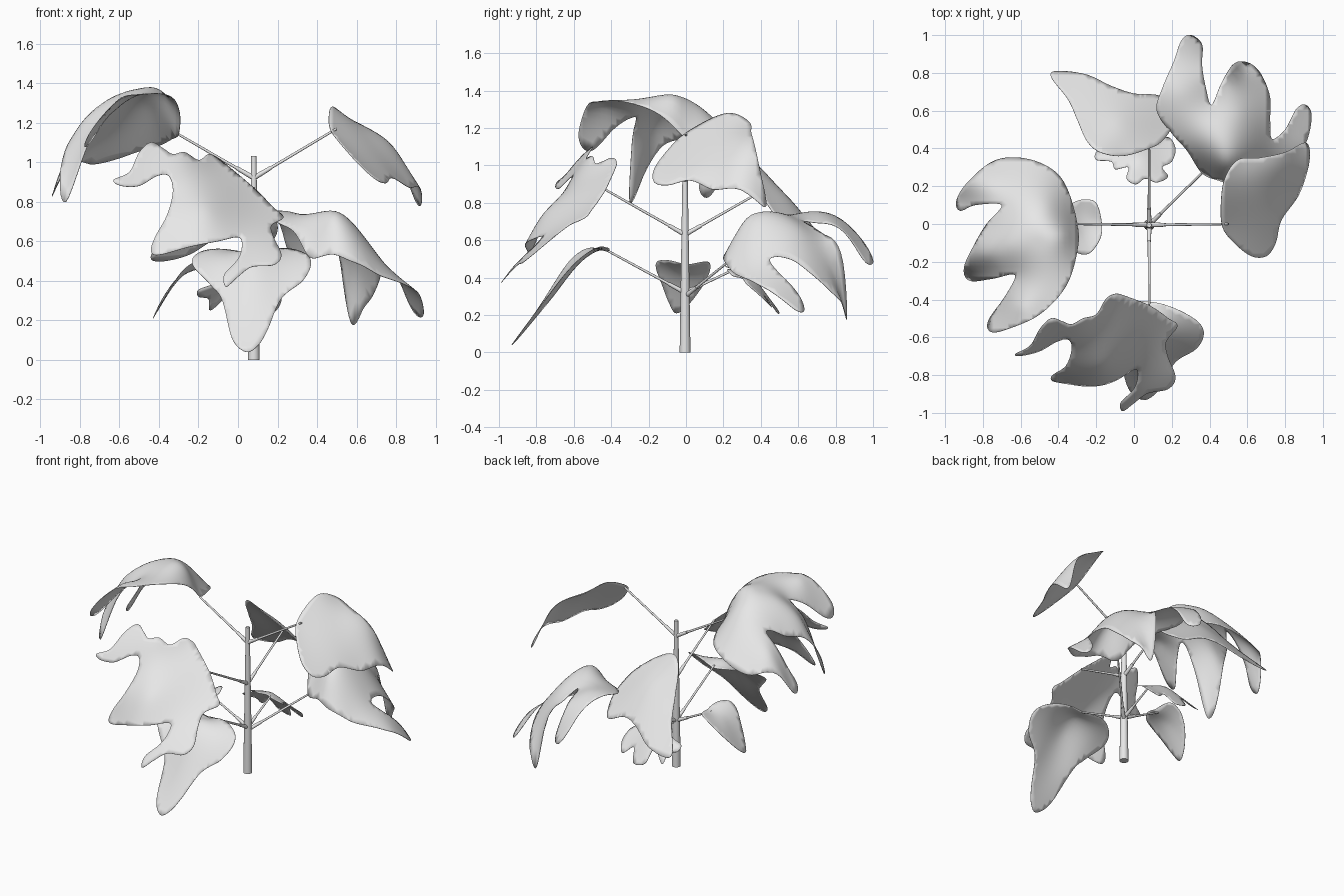
import bpy
import bmesh
import math
from mathutils import Vector
from mathutils.geometry import delaunay_2d_cdt

if "Cube" in bpy.data.objects:
    bpy.data.objects.remove(bpy.data.objects["Cube"])

SCALE = 0.01  # outlines are written in hundredths
STEM = Vector((0.08, -0.005, 0))

grey = bpy.data.materials.new("plain_grey")
grey.use_nodes = True
grey.diffuse_color = (0.8, 0.8, 0.8, 1)
grey.node_tree.nodes["Principled BSDF"].inputs["Base Color"].default_value = grey.diffuse_color


def finish(name, bm):
    """Turn a bmesh into a smooth shaded grey object."""
    mesh = bpy.data.meshes.new(name)
    bm.to_mesh(mesh)
    bm.free()
    mesh.materials.append(grey)
    obj = bpy.data.objects.new(name, mesh)
    bpy.context.collection.objects.link(obj)
    bpy.ops.object.select_all(action="DESELECT")
    obj.select_set(True)
    bpy.context.view_layer.objects.active = obj
    bpy.ops.object.shade_smooth_by_angle(angle=math.radians(50))
    return obj


def add_rod(bm, start, end, r_start, r_end, sides=16):
    """Add a tapered round rod between two points."""
    axis = end - start
    turn = axis.to_track_quat("Z", "Y").to_matrix().to_4x4()
    turn.translation = (start + end) / 2
    bmesh.ops.create_cone(bm, cap_ends=True, segments=sides, radius1=r_start,
                          radius2=r_end, depth=axis.length, matrix=turn)


def solve(rows):
    """Gauss-Jordan elimination on an augmented matrix."""
    n = len(rows)
    for i in range(n):
        best = max(range(i, n), key=lambda r: abs(rows[r][i]))
        rows[i], rows[best] = rows[best], rows[i]
        rows[i] = [value / rows[i][i] for value in rows[i]]
        for j in range(n):
            if j != i and rows[j][i]:
                factor = rows[j][i]
                rows[j] = [a - factor * b for a, b in zip(rows[j], rows[i])]
    return [row[n] for row in rows]


def bend(dist):
    return dist * dist * math.log(dist) if dist > 0 else 0.0


def bent_sheet(controls):
    """Return the smooth height function passing through the control points."""
    spots = [Vector(c[:2]) for c in controls]
    rows = [[bend((p - q).length) for q in spots] + [1, p.x, p.y, c[2]]
            for p, c in zip(spots, controls)]
    for basis in ([1] * len(spots), [p.x for p in spots], [p.y for p in spots]):
        rows.append(list(basis) + [0, 0, 0, 0])
    *weights, base, du, dv = solve(rows)
    return lambda p: base + du * p.x + dv * p.y + sum(
        w * bend((p - q).length) for w, q in zip(weights, spots))


def smooth_loop(points, steps=6):
    """Closed Catmull-Rom curve through the points."""
    loop, n = [], len(points)
    for i in range(n):
        a, b, c, d = (points[(i + k) % n] for k in (-1, 0, 1, 2))
        for s in range(steps):
            t = s / steps
            loop.append(b + (c - a) * t / 2 + (a - b * 2.5 + c * 2 - d / 2) * t * t
                        + ((b - c) * 1.5 + (d - a) / 2) * t ** 3)
    return loop


def inside(p, loop):
    hit = False
    for a, b in zip(loop, loop[1:] + loop[:1]):
        if (a.y > p.y) != (b.y > p.y) and p.x < a.x + (b.x - a.x) * (p.y - a.y) / (b.y - a.y):
            hit = not hit
    return hit


def make_leaf(name, outline, ridge, upright=False, spacing=0.025):
    """Outline points with a third value, and all ridge points, fix the bending."""
    controls = [Vector(c) * SCALE for c in outline + ridge if len(c) == 3]
    height = bent_sheet(controls)
    loop = smooth_loop([Vector(c[:2]) * SCALE for c in outline])
    low = [min(p[k] for p in loop) for k in (0, 1)]
    count = [int((max(p[k] for p in loop) - low[k]) / spacing) + 1 for k in (0, 1)]
    grid = [Vector((low[0] + i * spacing, low[1] + j * spacing))
            for i in range(count[0]) for j in range(count[1])]
    grid = [p for p in grid if inside(p, loop)
            and min((p - q).length for q in loop) > spacing * 0.4]
    n = len(loop)
    flat, _, faces, *_ = delaunay_2d_cdt(loop + grid, [(i, (i + 1) % n) for i in range(n)],
                                         [], 1, 0.00001)
    bm = bmesh.new()
    for p in flat:
        h = height(p)
        bm.verts.new((p.x, h, p.y) if upright else (p.x, p.y, h))
    bm.verts.ensure_lookup_table()
    for face in faces:
        bm.faces.new([bm.verts[i] for i in face])
    bmesh.ops.recalc_face_normals(bm, faces=bm.faces)
    obj = finish(name, bm)
    solid = obj.modifiers.new("thickness", "SOLIDIFY")
    solid.thickness = 0.003
    solid.offset = 0


# Stem
bm = bmesh.new()
add_rod(bm, STEM, STEM + Vector((0, 0, 1.03)), 0.029, 0.013, 24)
finish("stem", bm)

# Leaf stalks, each with a thicker sleeve where it leaves the stem
STALKS = {
    "upper_right_stalk": (92, (-30, 0, 114)),
    "upper_left_stalk": (92, (50, 0, 117)),
    "middle_front_stalk": (63, (8, -43, 87)),
    "middle_back_stalk": (63, (8, 40, 86)),
    "lower_front_stalk": (32, (8, -43, 55)),
    "lower_back_stalk": (32, (8, 25, 44)),
    "lower_right_stalk": (32, (-20, 0, 46)),
    "lower_left_stalk": (30, (36, 27, 52)),
}
for name, (level, tip) in STALKS.items():
    start = STEM + Vector((0, 0, level * SCALE))
    end = Vector(tip) * SCALE
    bm = bmesh.new()
    add_rod(bm, start, end, 0.008, 0.006)
    add_rod(bm, start, start + (end - start).normalized() * 0.1, 0.013, 0.01)
    finish(name, bm)

# Three-lobed leaves
make_leaf("upper_right_leaf", [
    (-30, 0, 114), (-36, 20), (-45, 30, 107), (-60, 35, 102), (-75, 33, 99), (-89, 21, 97),
    (-94, 12, 83), (-92, 7), (-84, 10), (-70, 10, 120), (-78, 0, 115), (-84, -10),
    (-90, -23, 94), (-87, -30, 80), (-75, -29, 111), (-63, -27, 126), (-68, -38),
    (-77, -51), (-76, -57, 113), (-68, -56), (-50, -48, 134), (-36, -33, 134),
    (-30, -14, 127)],
    [(-50, -10, 137), (-46, 10, 128), (-65, -11, 132), (-79, -17, 119), (-80, 20, 109),
     (-37, -5, 133), (-60, -44, 132)])
make_leaf("lower_left_leaf", [
    (36, 27, 52), (28, 39, 65), (20, 48), (12, 60, 73), (15, 72), (21, 86), (25, 97),
    (30, 100, 48), (36, 95), (36, 84), (38, 72), (41, 63, 70), (46, 74, 63), (52, 84, 48),
    (57, 86, 19), (63, 84, 25), (68, 78, 32), (72, 67, 42), (72, 55), (73, 45, 50),
    (80, 50), (86, 61), (91, 63, 22), (94, 57), (91, 43, 34), (83, 34), (71, 25, 43),
    (57, 20, 50), (45, 23, 53)],
    [(25, 70, 75), (56, 60, 66), (45, 42, 75), (48, 32, 71), (50, 26, 62)])

# Heart-shaped leaves
make_leaf("upper_left_leaf", [
    (47, -2, 116), (46, 10), (48, 24, 128), (55, 34, 123), (66, 35), (80, 38, 105),
    (90, 43, 80), (93, 39, 80), (92, 29, 87), (87, 15, 87), (78, 2, 92), (75, -10),
    (70, -17), (62, -17, 98), (53, -10)], [(68, 18, 110)])
make_leaf("middle_back_leaf", [
    (8, 40, 86), (15, 44), (20, 52, 68), (18, 62), (13, 68, 58), (0, 69), (-12, 73),
    (-25, 79), (-40, 81), (-44, 78, 53), (-35, 66), (-30, 55, 80), (-25, 44),
    (-18, 38, 100), (-6, 36, 96)], [(-8, 55, 82)])
make_leaf("lower_front_leaf", [
    (7, -41, 54), (20, -44), (33, -51), (37, -58, 49), (33, -66), (22, -73, 31),
    (15, -85), (10, -91), (4, -93, 4), (-3, -87), (-8, -71, 30), (-14, -65),
    (-23, -57, 48), (-20, -49), (-8, -42, 56)], [(7, -51, 56), (7, -63, 48), (6, -74, 31)])
make_leaf("lower_right_leaf", [
    (-34, 10), (-27, 13, 45), (-20, 11), (-17, 0, 47), (-18, -8), (-23, -15),
    (-28, -16, 45), (-34, -13), (-40, -9), (-43, -5, 21), (-40, 3)], [(-30, 0, 41)])

# Ragged leaves
make_leaf("middle_front_leaf", [
    (-63, 91, -69), (-55, 95), (-50, 105), (-44, 110, -50), (-38, 107), (-33, 104),
    (-27, 105, -50), (-20, 101), (-15, 104), (-10, 102, -37), (-5, 98), (8, 87, -43),
    (18, 77), (23, 72, -54), (17, 68), (18, 62), (22, 53, -81), (18, 48), (7, 47),
    (0, 42), (-6, 37, -99), (-7, 43), (0, 51), (2, 58, -80), (0, 62), (-10, 60),
    (-25, 57, -86), (-40, 53), (-44, 55, -82), (-42, 62), (-36, 73, -75), (-33, 85, -66),
    (-35, 93), (-41, 93), (-50, 88), (-59, 88)],
    [(-16, 76, -74), (-25, 66, -81)], upright=True)
make_leaf("lower_back_leaf", [
    (-20, 38, 32), (-20, 34), (-12, 33), (-10, 29), (-3, 30), (-4, 24), (1, 21, 46),
    (6, 24), (12, 22), (18, 25, 41), (15, 30), (20, 33), (22, 40, 30), (18, 46),
    (11, 43), (7, 49, 21), (-2, 49), (-5, 42), (-14, 47, 25), (-15, 41)],
    [(3, 35, 41)])
